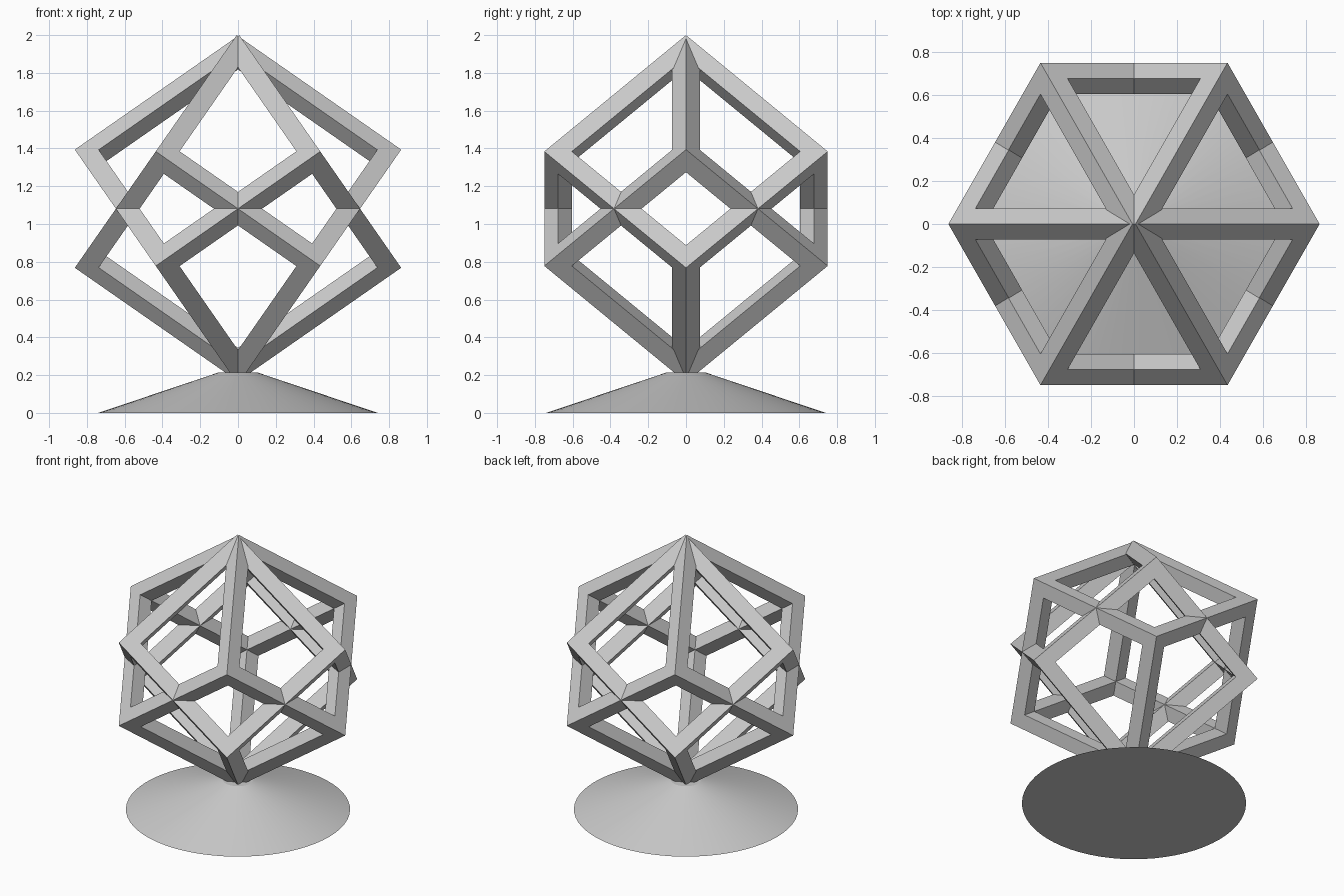
import bpy, bmesh, math
from mathutils import Matrix, Vector

if "Cube" in bpy.data.objects:
    bpy.data.objects.remove(bpy.data.objects["Cube"], do_unlink=True)

SIDE = 1.061        # cube frame edge length
BAR = 0.103         # square bar thickness
CENTRE_Z = 1.081
TILT = 0.0075       # slight lean of each frame off its vertical diagonal

grey = bpy.data.materials.new("light_grey")
grey.use_nodes = True
colour = (0.6, 0.6, 0.6, 1)
grey.diffuse_color = colour
grey.node_tree.nodes["Principled BSDF"].inputs["Base Color"].default_value = colour


def add_object(name, bm):
    bmesh.ops.recalc_face_normals(bm, faces=bm.faces[:])
    mesh = bpy.data.meshes.new(name)
    bm.to_mesh(mesh)
    bm.free()
    mesh.materials.append(grey)
    obj = bpy.data.objects.new(name, mesh)
    bpy.context.collection.objects.link(obj)
    return obj


def cube_frame(name, turn):
    """Open cube of square bars, balanced on one corner."""
    bm = bmesh.new()
    bmesh.ops.create_cube(bm, size=SIDE)
    panels = bm.faces[:]
    bmesh.ops.inset_individual(bm, faces=panels, thickness=BAR, use_even_offset=True)
    # push each panel inward so the sides meet at the inner corners, then open it
    panels = bmesh.ops.extrude_discrete_faces(bm, faces=panels)["faces"]
    for face in panels:
        face.normal_update()
        bmesh.ops.translate(bm, verts=face.verts[:], vec=-BAR * face.normal)
    bmesh.ops.delete(bm, geom=panels, context='FACES')
    bmesh.ops.remove_doubles(bm, verts=bm.verts[:], dist=0.0005)

    # stand the body diagonal upright
    upright = Vector((1, 1, 1)).rotation_difference(Vector((0, 0, 1))).to_matrix().to_4x4()
    pose = (Matrix.Translation((0, 0, CENTRE_Z))
            @ Matrix.Rotation(turn, 4, 'Z')
            @ Matrix.Rotation(-TILT, 4, 'Y')
            @ Matrix.Rotation(-math.pi / 4, 4, 'Z')
            @ upright)
    bm.transform(pose)
    return add_object(name, bm)


# two interlocking frames, facing opposite ways
cube_frame("first_cube_frame", 0)
cube_frame("second_cube_frame", math.pi)

# shallow conical base with a small flat top
bm = bmesh.new()
HEIGHT = 0.215
bmesh.ops.create_cone(bm, cap_ends=True, segments=64, radius1=0.74, radius2=0.1, depth=HEIGHT,
                      matrix=Matrix.Translation((0, 0, HEIGHT / 2)))
base = add_object("conical_base", bm)
bpy.ops.object.select_all(action='DESELECT')
base.select_set(True)
bpy.context.view_layer.objects.active = base
bpy.ops.object.shade_smooth_by_angle(angle=math.radians(15))
